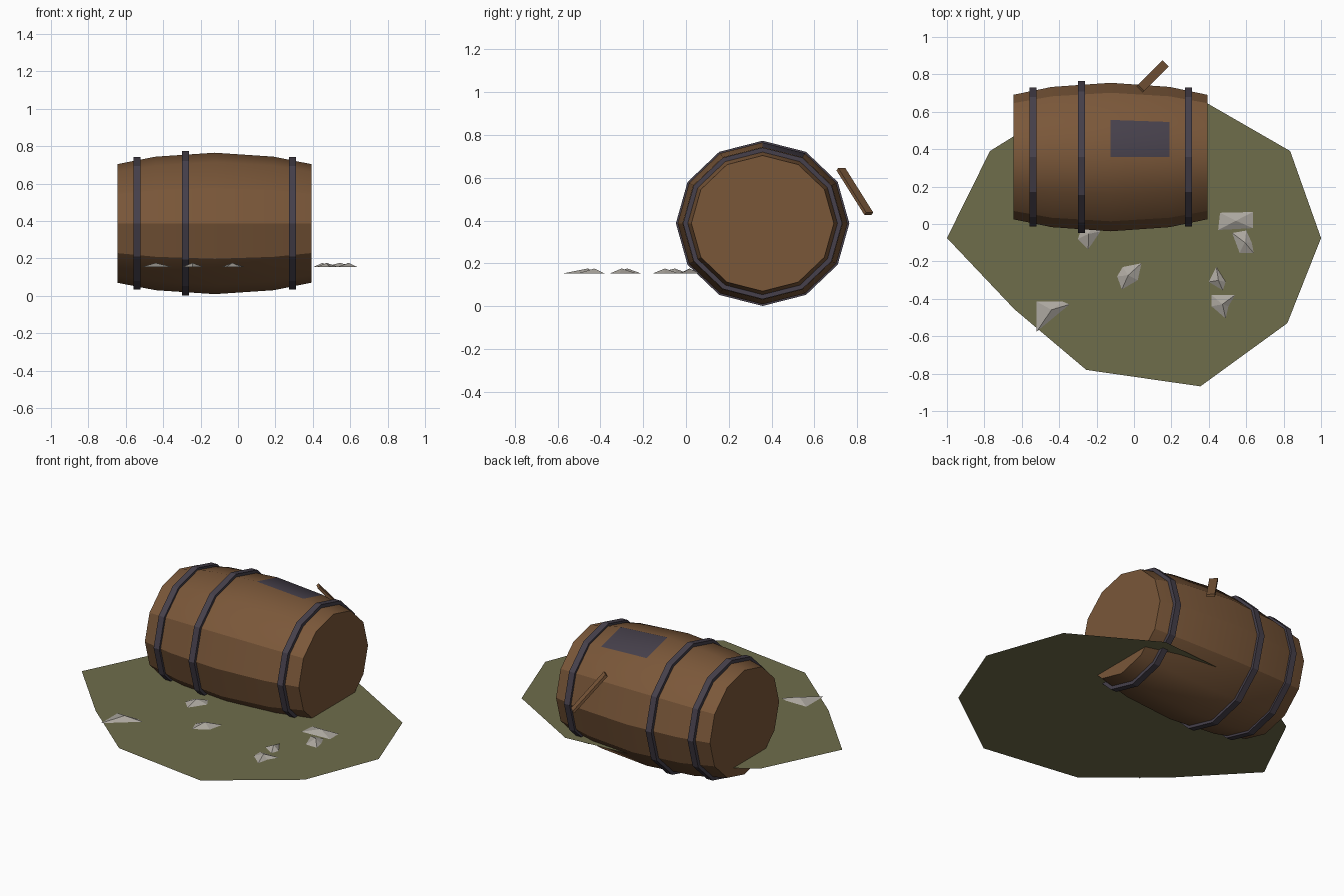
import bpy, math
from mathutils import Matrix, Vector

if "Cube" in bpy.data.objects:
    bpy.data.objects.remove(bpy.data.objects["Cube"])

CY, CZ, SIDES, WIDEN = 0.358, 0.387, 12, 1.05   # barrel axis, facets, sideways stretch
GROUND_Z = 0.15


def material(name, rgb):
    m = bpy.data.materials.new(name)
    lin = [(c / 255 / 12.92) if c < 11 else ((c / 255 + 0.055) / 1.055) ** 2.4 for c in rgb]
    m.diffuse_color = (*lin, 1)
    m.use_nodes = True
    m.node_tree.nodes["Principled BSDF"].inputs["Base Color"].default_value = m.diffuse_color
    return m


WOOD = material("brown_wood", (122, 87, 57))
IRON = material("dark_iron", (70, 64, 75))
GRASS = material("olive_grass", (111, 109, 75))
STONE = material("pale_stone", (172, 167, 159))


def make(name, verts, faces, *mats):
    me = bpy.data.meshes.new(name)
    me.from_pydata(verts, [], faces)
    for m in mats:
        me.materials.append(m)
    ob = bpy.data.objects.new(name, me)
    bpy.context.collection.objects.link(ob)
    return ob


def lathe(name, profile, closed, *mats):
    """Twelve-sided turned part lying along x; capped or joined to a ring."""
    verts = []
    for x, r in profile:
        for k in range(SIDES):
            a = 2 * math.pi * k / SIDES
            verts.append((x, CY + WIDEN * r * math.cos(a), CZ + r * math.sin(a)))
    n = len(profile)
    faces = []
    for i in range(n if closed else n - 1):
        j = (i + 1) % n
        for k in range(SIDES):
            l = (k + 1) % SIDES
            faces.append((i * SIDES + k, i * SIDES + l, j * SIDES + l, j * SIDES + k))
    if not closed:
        faces.append(tuple(reversed(range(SIDES))))
        faces.append(tuple(range((n - 1) * SIDES, n * SIDES)))
    return make(name, verts, [f[::-1] for f in faces] if closed == "flip" else faces, *mats)


# Barrel body, with one dark facet near the top
body = lathe("barrel_body", [(-0.645, 0.317), (-0.44, 0.357), (-0.125, 0.378),
                             (0.19, 0.357), (0.392, 0.317)], False, WOOD, IRON)
body.data.polygons[2 * SIDES + 2].material_index = 1
bpy.context.view_layer.objects.active = body
body.select_set(True)
bpy.ops.object.shade_smooth_by_angle(angle=math.radians(30))

# Iron hoops
for i, (x, r) in enumerate([(-0.54, 0.354), (-0.281, 0.386), (0.292, 0.354)]):
    w, d = 0.019, 0.035
    lathe(f"hoop_{i + 1}", [(x - w, r - d), (x - w, r), (x + w, r), (x + w, r - d)],
          True, IRON)

# Loose wooden peg leaning off the back
along = Vector((0.135, 0.135, -0.215)).normalized()
side = Vector((1, -1, 0)).normalized()
thick = along.cross(side)
L, W, T = 0.278, 0.047, 0.016
mid = Vector((0.099, 0.789, 0.536))
signs = [(a, b, c) for a in (-1, 1) for b in (-1, 1) for c in (-1, 1)]
make("peg", [mid + along * a * L / 2 + side * b * W / 2 + thick * c * T / 2 for a, b, c in signs],
     [(0, 1, 3, 2), (4, 6, 7, 5), (0, 4, 5, 1), (2, 3, 7, 6), (0, 2, 6, 4), (1, 5, 7, 3)], WOOD)

# Flat patch of ground
outline = [(-1, -0.075), (-0.64, -0.455), (-0.255, -0.78), (0.355, -0.868), (0.82, -0.53),
           (1, -0.075), (0.835, 0.39), (0.34, 0.675), (-0.40, 0.62), (-0.77, 0.39)]
make("ground_patch", [(x, y, GROUND_Z) for x, y in outline], [tuple(range(len(outline)))], GRASS)

# Stone shards: low pyramids over small outlines, counter-clockwise
shards = [
    [(0.45, -0.032), (0.635, -0.022), (0.635, 0.064), (0.46, 0.06)],
    [(0.565, -0.155), (0.64, -0.155), (0.63, -0.10), (0.60, -0.035), (0.525, -0.048)],
    [(-0.30, -0.08), (-0.245, -0.135), (-0.18, -0.04), (-0.21, 0.01), (-0.28, -0.02)],
    [(-0.065, -0.35), (0.02, -0.30), (0.04, -0.21), (-0.06, -0.23), (-0.09, -0.28)],
    [(-0.52, -0.575), (-0.345, -0.43), (-0.38, -0.415), (-0.52, -0.415)],
    [(0.40, -0.31), (0.475, -0.355), (0.49, -0.31), (0.44, -0.23)],
    [(0.415, -0.44), (0.49, -0.505), (0.505, -0.44), (0.54, -0.38), (0.415, -0.38)],
]
for i, pts in enumerate(shards):
    n = len(pts)
    cx, cy = sum(p[0] for p in pts) / n, sum(p[1] for p in pts) / n
    verts = [(x, y, GROUND_Z + 0.003) for x, y in pts] + [(cx, cy, GROUND_Z + 0.026)]
    make(f"stone_shard_{i + 1}", verts, [(k, (k + 1) % n, n) for k in range(n)], STONE)

# Consistent outward normals on the closed parts
import bmesh
for ob in bpy.context.collection.objects:
    if ob.name.startswith(("barrel", "hoop", "peg")):
        bm = bmesh.new()
        bm.from_mesh(ob.data)
        bmesh.ops.recalc_face_normals(bm, faces=bm.faces)
        bm.to_mesh(ob.data)
        bm.free()
